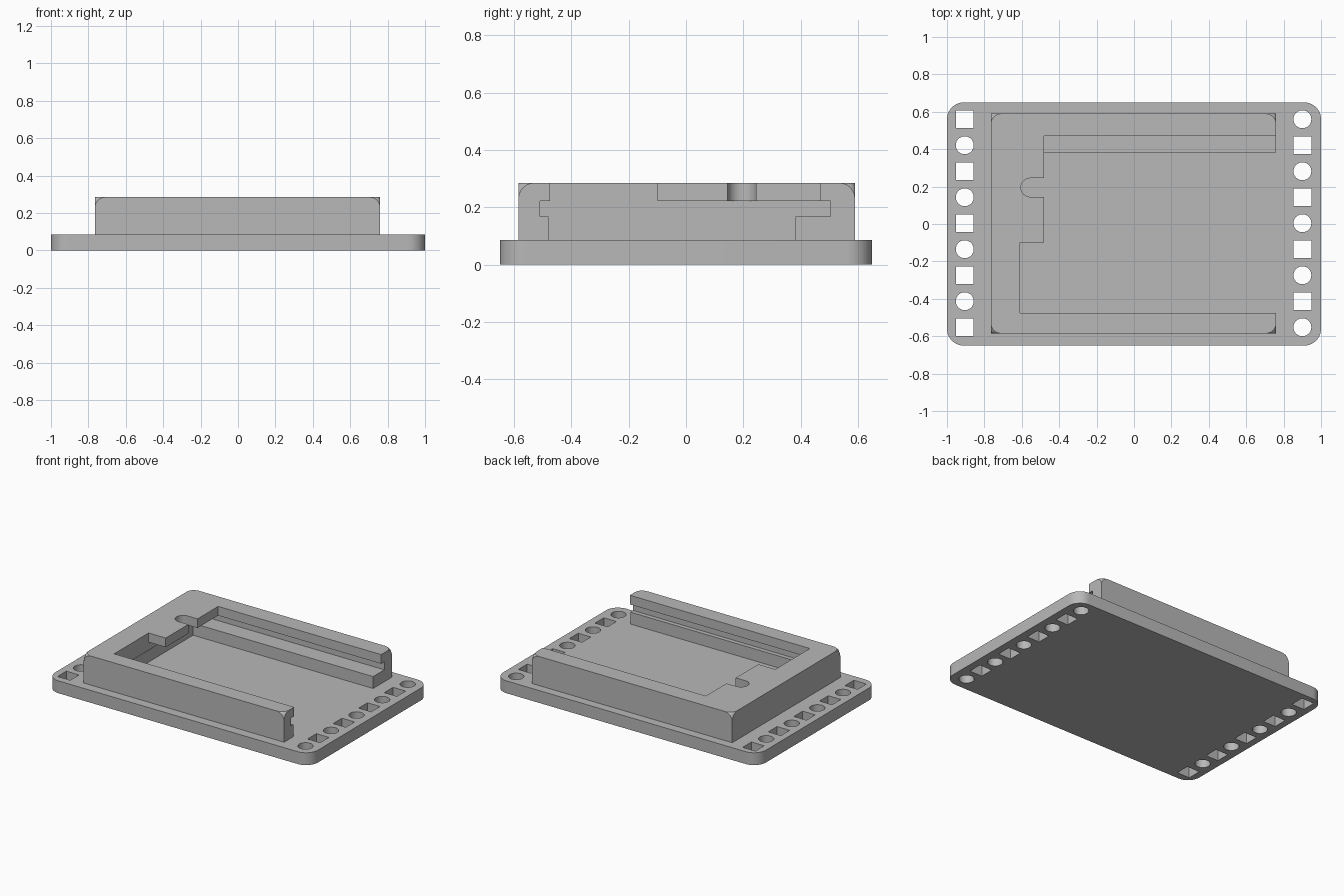
import bpy, bmesh
from math import sin, cos, pi, radians

cube = bpy.data.objects.get("Cube")
if cube:
    bpy.data.objects.remove(cube, do_unlink=True)

grey = bpy.data.materials.new("grey plastic")
grey.use_nodes = True
colour = (0.48, 0.48, 0.48, 1)
grey.diffuse_color = colour
grey.node_tree.nodes["Principled BSDF"].inputs["Base Color"].default_value = colour


def arc(cx, cy, r, start, end, steps):
    """Points on a circular arc, angles in degrees."""
    angles = [radians(start + (end - start) * i / steps) for i in range(steps + 1)]
    return [(cx + r * cos(a), cy + r * sin(a)) for a in angles]


def rect(x0, x1, y0, y1):
    return [(x0, y0), (x1, y0), (x1, y1), (x0, y1)]


def prism(name, outline, z0, z1, corner=0):
    """Extrude an outline upward; optionally round off its top corners."""
    bm = bmesh.new()
    base = bm.faces.new([bm.verts.new((x, y, z0)) for x, y in outline])
    out = bmesh.ops.extrude_face_region(bm, geom=[base])
    top = [v for v in out["geom"] if isinstance(v, bmesh.types.BMVert)]
    for v in top:
        v.co.z = z1
    if corner:
        bmesh.ops.bevel(bm, geom=top, offset=corner, offset_type='OFFSET',
                        segments=6, profile=0.5, affect='VERTICES')
    bmesh.ops.recalc_face_normals(bm, faces=bm.faces)
    mesh = bpy.data.meshes.new(name)
    bm.to_mesh(mesh)
    bm.free()
    obj = bpy.data.objects.new(name, mesh)
    bpy.context.collection.objects.link(obj)
    return obj


def cut(target, cutter):
    cutter.hide_render = True
    cutter.hide_set(True)
    mod = target.modifiers.new("cut", 'BOOLEAN')
    mod.operation = 'DIFFERENCE'
    mod.solver = 'EXACT'
    mod.object = cutter


def bake(obj):
    """Replace the object's data with its evaluated mesh."""
    graph = bpy.context.evaluated_depsgraph_get()
    mesh = bpy.data.meshes.new_from_object(obj.evaluated_get(graph))
    name = obj.name
    bpy.data.objects.remove(obj, do_unlink=True)
    new = bpy.data.objects.new(name, mesh)
    bpy.context.collection.objects.link(new)
    mesh.materials.clear()
    mesh.materials.append(grey)
    bpy.ops.object.select_all(action='DESELECT')
    new.select_set(True)
    bpy.context.view_layer.objects.active = new
    bpy.ops.object.shade_smooth_by_angle(angle=radians(30))
    return new


# Base plate: rounded rectangle with alternating square and round holes
THICK, R, HOLE = 0.085, 0.09, 0.048
outlines = [[p for sx, sy, a in ((1, 1, 0), (-1, 1, 90), (-1, -1, 180), (1, -1, 270))
             for p in arc(sx * (1 - R), sy * (0.65 - R), R, a, a + 90, 10)]]
for column, x in enumerate((-0.905, 0.9)):
    for row in range(9):
        y = 0.56 - 0.139 * row
        if (row + column) % 2:
            outlines.append(arc(x, y, HOLE, 0, 360, 32)[:-1])
        else:
            outlines.append(rect(x - HOLE, x + HOLE, y - HOLE, y + HOLE))
curve = bpy.data.curves.new("base_plate", 'CURVE')
curve.dimensions = '2D'
curve.fill_mode = 'BOTH'
curve.extrude = THICK / 2
for outline in outlines:
    spline = curve.splines.new('POLY')
    spline.points.add(len(outline) - 1)
    for point, (x, y) in zip(spline.points, outline):
        point.co = (x, y, THICK / 2, 1)
    spline.use_cyclic_u = True
plate = bpy.data.objects.new("base_plate", curve)
bpy.context.collection.objects.link(plate)
bake(plate)

# Housing: block with rounded top corners, open at one end
housing = prism("housing", rect(-0.765, 0.76, -0.585, 0.59), 0.08, 0.285, corner=0.055)
BACK, OPEN = -0.61, 0.9

# Lower bay, board slot and stepped top opening with a round-ended notch
notch = arc(-0.555, 0.195, 0.05, 270, 90, 16)
opening = [(OPEN, -0.475), (BACK, -0.475), (BACK, -0.1), (-0.48, -0.1), (-0.48, 0.145),
           *notch, (-0.48, 0.245), (-0.48, 0.47), (OPEN, 0.47)]
cutters = [prism("bay_cutter", rect(BACK, OPEN, -0.48, 0.383), 0.0, 0.19),
           prism("slot_cutter", rect(BACK - 0.002, OPEN, -0.51, 0.505), 0.167, 0.222),
           prism("opening_cutter", opening, 0.2, 0.4)]
for cutter in cutters:
    cut(housing, cutter)
bake(housing)
for cutter in cutters:
    bpy.data.objects.remove(cutter, do_unlink=True)
